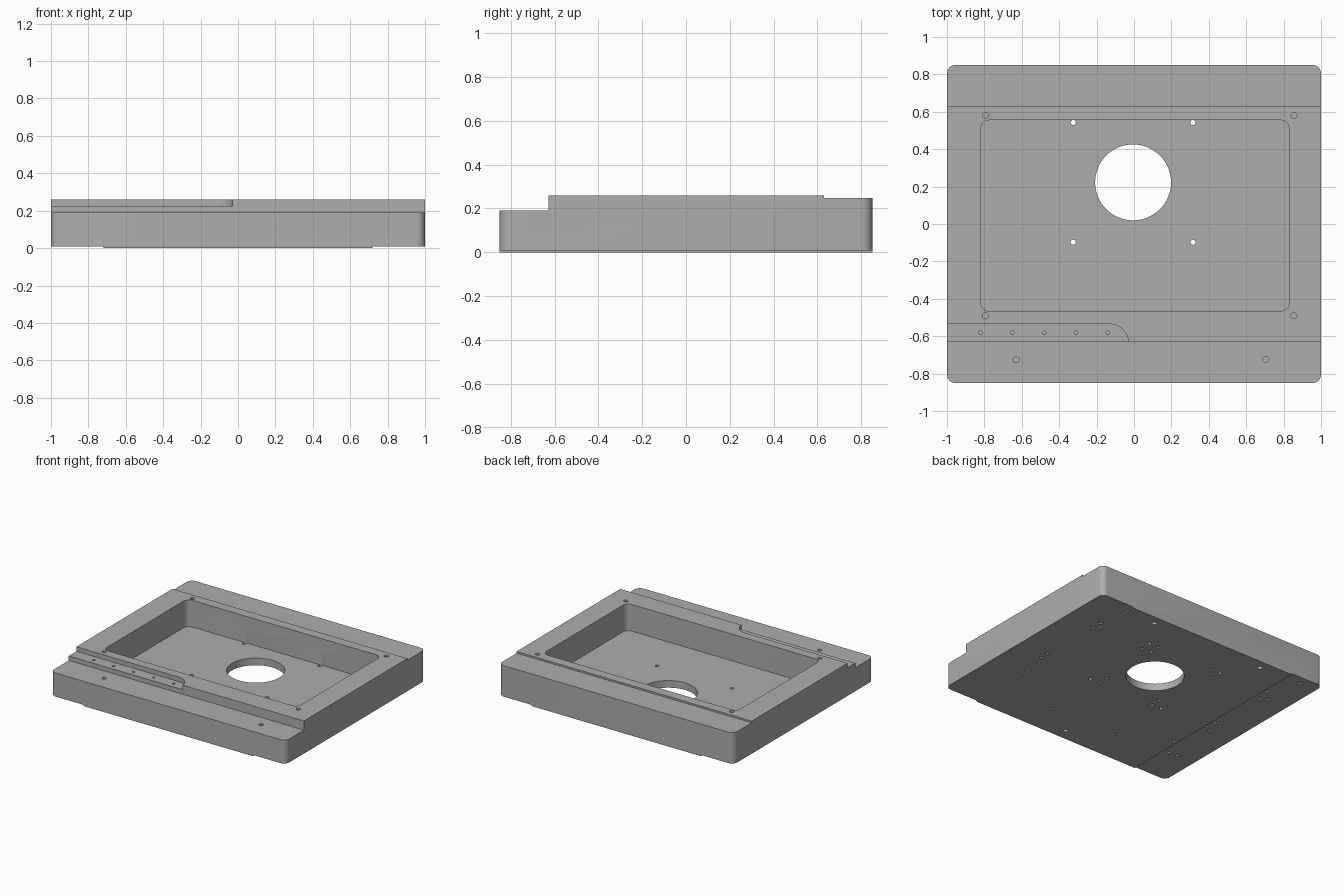
import bpy, bmesh
from math import sin, cos, pi

if "Cube" in bpy.data.objects:
    bpy.data.objects.remove(bpy.data.objects["Cube"])

metal = bpy.data.materials.new("machined grey")
metal.use_nodes = True
GREY = (0.42, 0.42, 0.42, 1)
metal.diffuse_color = GREY
metal.node_tree.nodes["Principled BSDF"].inputs["Base Color"].default_value = GREY


def arc(cx, cy, r, start, end, n):
    return [(cx + r * cos(start + (end - start) * i / n),
             cy + r * sin(start + (end - start) * i / n)) for i in range(n + 1)]


def circle(cx, cy, r, n=16):
    return arc(cx, cy, r, 0, 2 * pi, n)[:-1]


def rect(x0, x1, y0, y1):
    return [(x0, y0), (x1, y0), (x1, y1), (x0, y1)]


def rounded(x0, x1, y0, y1, r, n=8):
    corners = [(x1 - r, y1 - r), (x0 + r, y1 - r), (x0 + r, y0 + r), (x1 - r, y0 + r)]
    return [p for k, (x, y) in enumerate(corners)
            for p in arc(x, y, r, k * pi / 2, (k + 1) * pi / 2, n)]


def prisms(name, parts):
    """One object from vertical prisms given as (outline, bottom, top)."""
    bm = bmesh.new()
    for outline, z0, z1 in parts:
        low = [bm.verts.new((x, y, z0)) for x, y in outline]
        high = [bm.verts.new((x, y, z1)) for x, y in outline]
        bm.faces.new(low[::-1])
        bm.faces.new(high)
        for i in range(len(low)):
            j = (i + 1) % len(low)
            bm.faces.new((low[i], low[j], high[j], high[i]))
    mesh = bpy.data.meshes.new(name)
    bm.to_mesh(mesh)
    bm.free()
    mesh.materials.append(metal)
    obj = bpy.data.objects.new(name, mesh)
    bpy.context.collection.objects.link(obj)
    return obj


def cut(target, *parts):
    cutter = prisms("cutter", parts)
    cutter.hide_render = True
    mod = target.modifiers.new("cut", "BOOLEAN")
    mod.operation, mod.solver, mod.object = "DIFFERENCE", "EXACT", cutter
    bpy.context.view_layer.objects.active = target
    bpy.ops.object.modifier_apply(modifier=mod.name)
    bpy.data.objects.remove(cutter)


# Plate body
plate = prisms("base_plate", [(rounded(-1, 1, -0.85, 0.85, 0.045), 0, 0.26)])

# Front and back steps, and relief either side of the underside pad
cut(plate, (rect(-2, 2, -2, -0.628), 0.19, 1), (rect(-2, 2, 0.63, 2), 0.247, 1))
cut(plate, (rect(-2, -0.72, -2, 2), -1, 0.009), (rect(0.72, 2, -2, 2), -1, 0.009))

# Shelf along the front with one rounded end
shelf = [(-2, -0.8), (-0.03, -0.8)] + arc(-0.13, -0.635, 0.1, 0, pi / 2, 8) + [(-2, -0.535)]
cut(plate, (shelf, 0.225, 1))

# Pocket and bore
CX, CY = -0.005, 0.2225
FLOOR = 0.055
cut(plate, (rounded(-0.82, 0.83, -0.465, 0.555, 0.045), FLOOR, 1))
cut(plate, (circle(CX, CY, 0.203, 64), -1, 1))

# Holes drilled from above: rim corners, front ledge, shelf
top_holes = [(circle(x, y, 0.016), 0.19, 1) for x in (-0.795, 0.855) for y in (-0.49, 0.58)]
top_holes += [(circle(x, -0.725, 0.016), 0.13, 1) for x in (-0.63, 0.705)]
top_holes += [(circle(-0.82 + 0.17 * i, -0.582, 0.01, 12), 0.19, 1) for i in range(5)]
cut(plate, *top_holes)

# Four groups of four holes below the bore; the outermost of each goes through
under = []
for sx in (-1, 1):
    for sy in (-1, 1):
        for dx in (-0.04, 0.04):
            for dy in (-0.04, 0.04):
                through = dx * sx > 0 and dy * sy > 0
                under.append((circle(CX + 0.28 * sx + dx, CY + 0.28 * sy + dy,
                                     0.014 if through else 0.011, 12),
                              -1, 0.15 if through else 0.035))

# Foot holes and small blind holes in the underside
for x, y in ((0.47, 0.78), (-0.49, 0.78), (-0.015, -0.76)):
    under.append((circle(x, y, 0.018), -1, 0.06))
small = [(0.75, 0.53), (0.75, 0.45), (0.76, -0.03), (0.76, -0.1),
         (0.29, -0.56), (0.21, -0.56), (-0.25, -0.56), (-0.33, -0.56),
         (-0.75, 0.55), (-0.83, 0.47), (-0.78, 0.44), (-0.85, 0.78),
         (-0.74, -0.1), (-0.75, -0.02), (-0.79, -0.13), (-0.81, -0.04),
         (-0.69, -0.39), (-0.77, -0.54), (-0.84, -0.54)]
under += [(circle(x, y, 0.011, 12), -1, 0.035) for x, y in small]
cut(plate, *under)

# Smooth rounded walls, sharp machined edges
bpy.ops.object.select_all(action="DESELECT")
plate.select_set(True)
bpy.context.view_layer.objects.active = plate
bpy.ops.object.shade_smooth_by_angle(angle=pi / 5)
